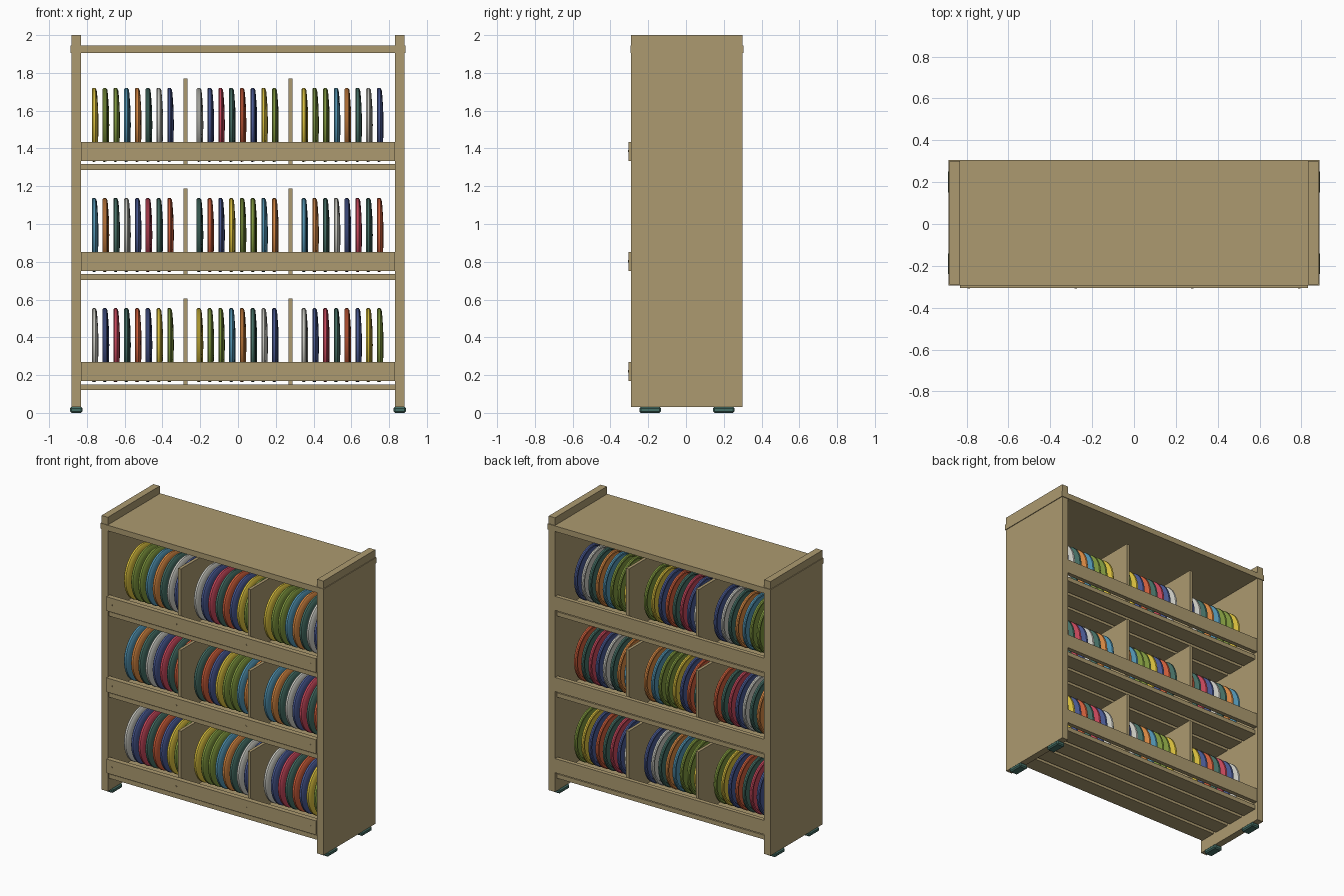
import bpy
import bmesh
import math
from mathutils import Matrix

if "Cube" in bpy.data.objects:
    bpy.data.objects.remove(bpy.data.objects["Cube"], do_unlink=True)


def make_material(name, r, g, b):
    """Flat colour given in 0-255 display values, stored as linear."""
    rgba = [((v / 255 + 0.055) / 1.055) ** 2.4 for v in (r, g, b)] + [1]
    mat = bpy.data.materials.new(name)
    mat.use_nodes = True
    mat.diffuse_color = rgba
    bsdf = next(n for n in mat.node_tree.nodes if n.type == 'BSDF_PRINCIPLED')
    bsdf.inputs["Base Color"].default_value = rgba
    return mat


wood = make_material("wood", 172, 154, 112)
teal = make_material("dark_teal", 70, 112, 102)
yellow = make_material("yellow", 218, 192, 62)
green = make_material("leaf_green", 128, 152, 62)
sky = make_material("sky_blue", 82, 148, 178)
orange = make_material("orange", 218, 138, 68)
white = make_material("pale_grey", 204, 204, 196)
navy = make_material("navy_blue", 74, 90, 148)
crimson = make_material("crimson", 200, 72, 92)
red = make_material("brick_orange", 210, 96, 60)


def add_object(name, mesh, location=(0, 0, 0)):
    obj = bpy.data.objects.new(name, mesh)
    obj.location = location
    bpy.context.collection.objects.link(obj)
    return obj


def box(name, xs, ys, zs, mat=wood, bevel=0):
    """Box from its extents along each axis."""
    bm = bmesh.new()
    bmesh.ops.create_cube(bm, size=1)
    size = [b - a for a, b in (xs, ys, zs)]
    centre = [(a + b) / 2 for a, b in (xs, ys, zs)]
    bmesh.ops.scale(bm, vec=size, verts=bm.verts)
    if bevel:
        bmesh.ops.bevel(bm, geom=bm.edges[:], offset=bevel, segments=1, affect='EDGES')
    mesh = bpy.data.meshes.new(name)
    bm.to_mesh(mesh)
    bm.free()
    mesh.materials.append(mat)
    return add_object(name, mesh, centre)


def disc_mesh(mat):
    """Flying disc: shallow dome towards +x, hollow towards -x."""
    profile = [(0.021, 0), (0.019, 0.09), (0.014, 0.16), (0.011, 0.185),
               (0.004, 0.195), (-0.008, 0.196), (-0.014, 0.19),
               (-0.014, 0.178), (0.002, 0.17), (0.009, 0.09), (0.011, 0)]
    bm = bmesh.new()
    verts = [bm.verts.new((x, 0, r)) for x, r in profile]
    edges = [bm.edges.new(pair) for pair in zip(verts, verts[1:])]
    bmesh.ops.spin(bm, geom=verts + edges, cent=(0, 0, 0), axis=(1, 0, 0),
                   angle=math.tau, steps=40, use_duplicate=False)
    bmesh.ops.remove_doubles(bm, verts=bm.verts, dist=0.0002)
    bmesh.ops.recalc_face_normals(bm, faces=bm.faces)
    mesh = bpy.data.meshes.new("flying_disc")
    bm.to_mesh(mesh)
    bm.free()
    mesh.materials.append(mat)
    mesh.shade_smooth()
    mesh.set_sharp_from_angle(angle=math.radians(40))
    return mesh


def screw_mesh():
    """Small flat screw head facing the front."""
    bm = bmesh.new()
    bmesh.ops.create_cone(bm, cap_ends=True, segments=10, radius1=0.006,
                          radius2=0.006, depth=0.006,
                          matrix=Matrix.Rotation(math.pi / 2, 4, 'X'))
    mesh = bpy.data.meshes.new("screw_head")
    bm.to_mesh(mesh)
    bm.free()
    mesh.materials.append(wood)
    return mesh


INNER = 0.832      # half the width between the side panels
PITCH = 0.583      # height between shelves
BAY = 0.555        # width of one compartment

# Side panels and feet
for side, s in (("left", 1), ("right", -1)):
    box(side + "_side_panel", sorted((s * INNER, s * 0.882)), (-0.29, 0.3), (0.03, 2))
    for end, y in (("front", -0.19), ("back", 0.2)):
        box(f"{side}_{end}_foot", sorted((s * 0.823, s * 0.889)),
            (y - 0.057, y + 0.057), (0, 0.032), teal, bevel=0.008)

# Top board, running just past the side panels
box("top_board", (-0.887, 0.887), (-0.294, 0.305), (1.905, 1.945))

# Colour order of the discs, shifted for every compartment
cycle = [yellow, green, green, sky, orange, teal, white, navy, crimson, teal, red, navy]
discs = {mat.name: disc_mesh(mat) for mat in cycle}
screw = screw_mesh()

for level in range(3):
    z = 0.12 + PITCH * level
    row = 2 - level

    # Slatted shelf
    for i in range(4):
        y = -0.2175 + 0.145 * i
        box("shelf_slat", (-INNER, INNER), (y - 0.06, y + 0.06), (z, z + 0.031))

    # Front and back rails
    box("front_rail", (-INNER, INNER), (-0.305, -0.268), (z + 0.048, z + 0.149))
    box("back_rail", (-INNER, INNER), (0.268, 0.298), (z + 0.048, z + 0.149))
    for x in (-0.79, -BAY / 2, BAY / 2, 0.79):
        add_object("screw_head", screw, (x, -0.305, z + 0.1))

    # Dividers
    for x in (-BAY / 2, BAY / 2):
        box("divider", (x - 0.011, x + 0.011), (-0.268, 0.268), (z + 0.031, z + 0.485))

    # Eight upright discs in each compartment
    for col in range(3):
        start = 3 * row + 6 * col
        for i in range(8):
            mat = cycle[(start + i) % len(cycle)]
            x = BAY * (col - 1) + 0.057 * (i - 3.5) - 0.005
            add_object("flying_disc", discs[mat.name], (x, 0, z + 0.239))
